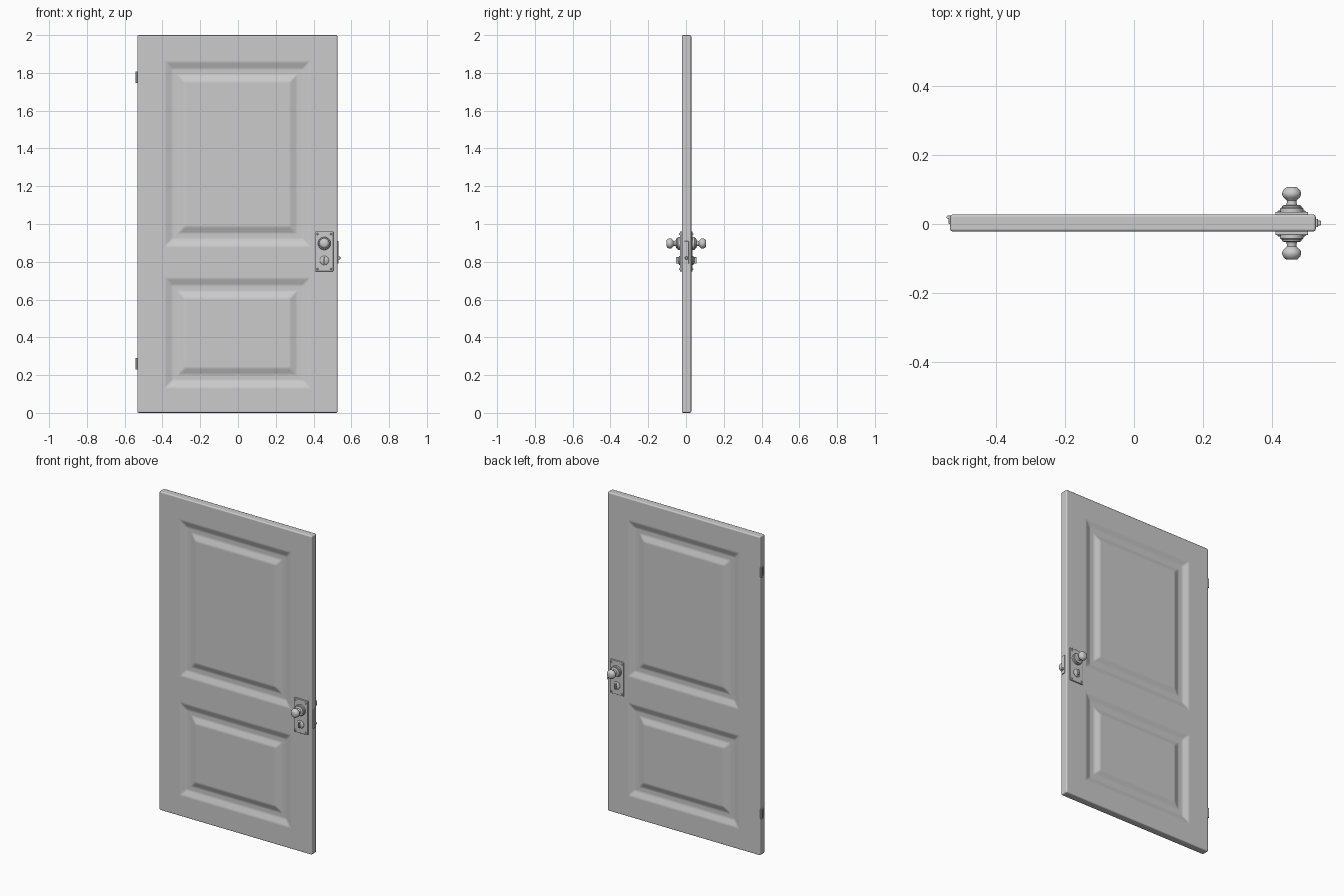
import bpy, bmesh
from math import radians, pi
from mathutils import Matrix, Vector

cube = bpy.data.objects.get("Cube")
if cube:
    bpy.data.objects.remove(cube, do_unlink=True)

grey = bpy.data.materials.new("plain grey")
grey.use_nodes = True
COLOR = (0.6, 0.6, 0.6, 1)
grey.diffuse_color = COLOR
grey.node_tree.nodes["Principled BSDF"].inputs["Base Color"].default_value = COLOR


def finish(name, bm, bevel=0, angle=30, smooth_all=False, segments=2):
    mesh = bpy.data.meshes.new(name)
    bm.normal_update()
    bm.to_mesh(mesh)
    bm.free()
    mesh.materials.append(grey)
    mesh.shade_smooth()
    if not smooth_all:
        mesh.set_sharp_from_angle(angle=radians(35))
    obj = bpy.data.objects.new(name, mesh)
    bpy.context.collection.objects.link(obj)
    if bevel:
        mod = obj.modifiers.new("Bevel", "BEVEL")
        mod.width = bevel
        mod.segments = segments
        mod.limit_method = "ANGLE"
        mod.angle_limit = radians(angle)
        mod.harden_normals = True
    return obj


def box_bmesh(center, size):
    bm = bmesh.new()
    bmesh.ops.create_cube(bm, size=1, matrix=Matrix.Translation(center) @ Matrix.Diagonal((*size, 1)))
    return bm


def box(name, center, size, bevel=0.0015):
    return finish(name, box_bmesh(center, size), bevel, smooth_all=bevel > 0)


def lathe(name, profile, origin, side, steps=32):
    """Turn (radius, distance) points about the y axis, pointing to one side."""
    bm = bmesh.new()
    verts = [bm.verts.new((r, 0, d)) for r, d in profile]
    edges = [bm.edges.new(pair) for pair in zip(verts, verts[1:])]
    bmesh.ops.spin(bm, geom=verts + edges, cent=(0, 0, 0), axis=(0, 0, 1),
                   angle=2 * pi, steps=steps)
    bmesh.ops.remove_doubles(bm, verts=bm.verts, dist=1e-5)
    bmesh.ops.recalc_face_normals(bm, faces=bm.faces)
    bm.transform(Matrix.Translation(origin) @ Matrix.Rotation(-side * pi / 2, 4, "X"))
    return finish(name, bm)


# Door slab with two raised panels on each face
CX, CY = -0.003, 0.003
PANEL_X = (-0.385, 0.379)
PANELS_Z = ((0.135, 0.712), (0.883, 1.858))
bm = box_bmesh((CX, CY, 1), (1.06, 0.05, 2))
cuts = [(x, (1, 0, 0)) for x in PANEL_X] + [(z, (0, 0, 1)) for pair in PANELS_Z for z in pair]
for value, axis in cuts:
    bmesh.ops.bisect_plane(bm, geom=bm.verts[:] + bm.edges[:] + bm.faces[:],
                           plane_co=Vector(axis) * value, plane_no=axis)
bm.normal_update()
panels = []
for f in bm.faces:
    c = f.calc_center_median()
    if abs(f.normal.y) > 0.9 and PANEL_X[0] < c.x < PANEL_X[1]:
        if any(low < c.z < high for low, high in PANELS_Z):
            panels.append(f)
for width, depth in ((0.052, -0.014), (0.045, 0), (0.05, 0.014)):
    bmesh.ops.inset_individual(bm, faces=panels, thickness=width, depth=depth)
finish("door_slab", bm, bevel=0.008, angle=10, smooth_all=True)

# Lock sets, the same on both faces
KX, KZ, LOCK_Z = 0.457, 0.897, 0.807
KNOB = [(0, 0.02), (0.034, 0.02), (0.034, 0.043), (0.031, 0.046), (0.028, 0.046),
        (0.028, 0.051), (0.024, 0.053), (0.016, 0.054), (0.014, 0.060), (0.014, 0.066),
        (0.018, 0.071), (0.024, 0.076), (0.0275, 0.083), (0.0275, 0.089),
        (0.024, 0.097), (0.018, 0.103), (0.014, 0.105), (0, 0.105)]
ROSETTE = [(0, 0.02), (0.024, 0.02), (0.024, 0.036), (0.021, 0.039),
           (0.017, 0.04), (0.012, 0.043), (0, 0.043)]
SCREW = [(0, 0.03), (0.005, 0.03), (0.005, 0.035), (0.003, 0.037), (0, 0.0375)]
for side, label in ((-1, "front"), (1, "back")):
    y = 0.0015
    box(label + "_lock_plate", (KX, y + side * 0.027, 0.855), (0.095, 0.013, 0.212), 0.003)
    lathe(label + "_knob", KNOB, (KX, y, KZ), side)
    lathe(label + "_lock_rosette", ROSETTE, (KX, y, LOCK_Z), side)
    box(label + "_thumb_turn", (KX, y + side * 0.047, LOCK_Z), (0.008, 0.016, 0.034), 0.002)
    for dx in (-0.036, 0.036):
        for z in (0.762, 0.947):
            lathe(label + "_plate_screw", SCREW, (KX + dx, y, z), side, 12)

# Latch plate and bolt on the lock edge
box("latch_plate", (0.527, CY, 0.85), (0.012, 0.024, 0.118))
box("latch_bolt", (0.535, CY, 0.82), (0.014, 0.014, 0.014), 0.003)

# Hinges on the opposite edge
for z, label in ((0.26, "lower"), (1.777, "upper")):
    box(label + "_hinge_leaf", (-0.534, 0.012, z), (0.006, 0.024, 0.06))
    bm = bmesh.new()
    bmesh.ops.create_cone(bm, cap_ends=True, segments=16, radius1=0.005, radius2=0.005,
                          depth=0.06, matrix=Matrix.Translation((-0.538, 0.02, z)))
    finish(label + "_hinge_knuckle", bm)
